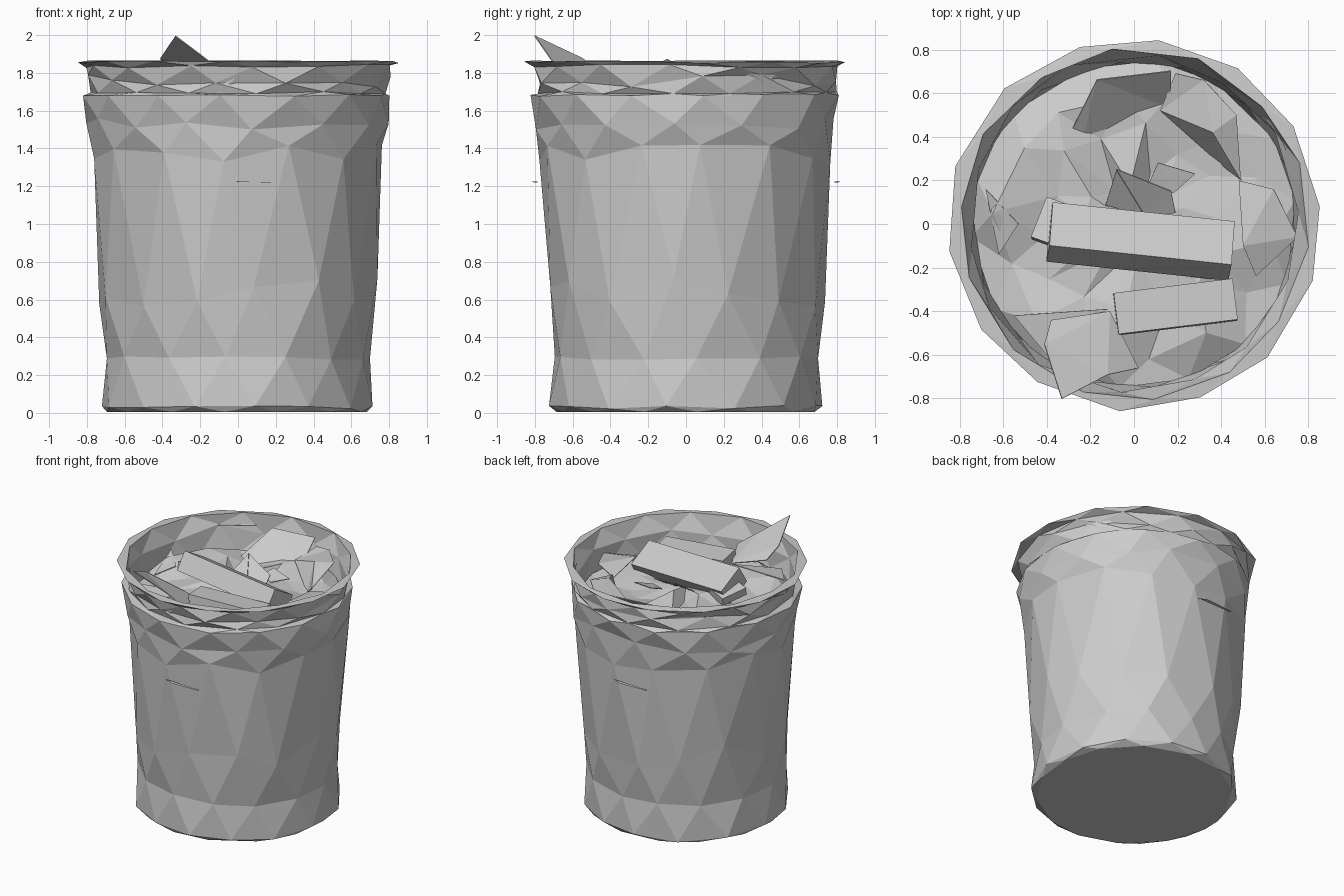
import bpy, bmesh, math, random
from mathutils import Vector, Euler

random.seed(7)
SIDES = 14


def finish(bm, name):
    bmesh.ops.recalc_face_normals(bm, faces=bm.faces)
    mesh = bpy.data.meshes.new(name)
    bm.to_mesh(mesh)
    bm.free()
    ob = bpy.data.objects.new(name, mesh)
    bpy.context.collection.objects.link(ob)
    return ob


def ring(bm, z, r, stagger, jr, jz, n=SIDES):
    verts = []
    for k in range(n):
        a = math.tau * (k + stagger + 0.25 + random.uniform(-0.1, 0.1)) / n
        rr = r + random.uniform(-jr, jr)
        verts.append(bm.verts.new((rr * math.cos(a), rr * math.sin(a),
                                   z + random.uniform(-jz, jz))))
    return verts


def bridge(bm, a, b, shift):
    # zigzag triangles between two rings half a step apart
    n = len(a)
    for k in range(n):
        m = (k + 1) % n
        if shift:      # b is half a step ahead of a
            bm.faces.new((a[k], a[m], b[k]))
            bm.faces.new((a[m], b[m], b[k]))
        else:          # b is half a step behind a
            bm.faces.new((a[k], b[m], b[k]))
            bm.faces.new((a[k], a[m], b[m]))


def crumpled_tube(name, profile, floor=False, peak=None):
    bm = bmesh.new()
    prev = first = None
    for i, (z, r, jr, jz) in enumerate(profile):
        cur = ring(bm, z, r, 0.5 * (i % 2), jr, jz)
        if prev:
            bridge(bm, prev, cur, i % 2 == 1)
        else:
            first = cur
        prev = cur
    if floor:
        bm.faces.new(first)
    if peak:
        c = bm.verts.new(peak)
        for k in range(SIDES):
            bm.faces.new((prev[k], prev[(k + 1) % SIDES], c))
    return finish(bm, name)


def carton(name, loc, size, rot):
    bm = bmesh.new()
    bmesh.ops.create_cube(bm, size=1)
    e = Euler([math.radians(a) for a in rot]).to_matrix()
    for v in bm.verts:
        v.co = Vector(loc) + e @ Vector([c * s for c, s in zip(v.co, size)])
    return finish(bm, name)


def sheet(name, pts, thick=0.006):
    bm = bmesh.new()
    bm.faces.new([bm.verts.new(p) for p in pts])
    bmesh.ops.triangulate(bm, faces=bm.faces)
    ob = finish(bm, name)
    ob.modifiers.new("thickness", 'SOLIDIFY').thickness = thick
    return ob


# Bin body with bag draped over it: base, wall, folded cuff, flared rim
crumpled_tube("bin_body", [
    (0.005, 0.69, 0.005, 0.0),
    (0.03, 0.725, 0.006, 0.012),
    (0.29, 0.705, 0.008, 0.010),
    (0.66, 0.74, 0.018, 0.10),
    (1.38, 0.772, 0.012, 0.06),
    (1.53, 0.80, 0.016, 0.04),
    (1.68, 0.818, 0.012, 0.008),
    (1.695, 0.79, 0.014, 0.006),
    (1.76, 0.795, 0.022, 0.035),
    (1.835, 0.812, 0.010, 0.010),
    (1.858, 0.858, 0.010, 0.006),
    (1.864, 0.805, 0.012, 0.004),
    (1.75, 0.765, 0.02, 0.04),
    (1.58, 0.745, 0.01, 0.02),
], floor=True)

# Lumpy heap of rubbish filling the bin
crumpled_tube("rubbish_heap", [
    (1.60, 0.755, 0.01, 0.02),
    (1.65, 0.62, 0.04, 0.05),
    (1.66, 0.42, 0.05, 0.06),
    (1.66, 0.20, 0.04, 0.05),
], peak=(0, 0, 1.67))

# Cartons lying on top
carton("long_carton", (0.03, -0.08, 1.73), (0.84, 0.23, 0.15), (-30, 3, -6))
carton("short_carton", (0.19, -0.38, 1.72), (0.55, 0.19, 0.08), (-4, 2, 7))
carton("carton_end", (-0.36, 0.0, 1.72), (0.16, 0.20, 0.06), (-10, -8, -20))

# Paper sheets and scraps
sheet("standing_paper", [(-0.33, -0.80, 1.998), (-0.12, -0.69, 1.84), (0.02, -0.66, 1.74),
                         (-0.11, -0.40, 1.72), (-0.38, -0.44, 1.80), (-0.41, -0.55, 1.88)])
sheet("back_paper", [(-0.29, 0.42, 1.64), (-0.24, 0.36, 1.60), (0.17, 0.53, 1.66),
                     (0.17, 0.70, 1.82), (-0.17, 0.66, 1.82)])
sheet("side_paper", [(0.12, 0.52, 1.70), (0.19, 0.69, 1.76), (0.32, 0.66, 1.78),
                     (0.47, 0.50, 1.78), (0.49, 0.20, 1.70), (0.36, 0.42, 1.79)])
sheet("side_paper_fold", [(0.12, 0.52, 1.70), (0.36, 0.42, 1.79),
                          (0.49, 0.20, 1.70), (0.40, 0.27, 1.62)])
sheet("right_scrap", [(0.48, 0.20, 1.68), (0.64, 0.16, 1.73), (0.75, -0.06, 1.70),
                      (0.56, -0.24, 1.66), (0.50, -0.10, 1.72)])
sheet("left_scrap", [(-0.68, 0.16, 1.71), (-0.62, -0.14, 1.64), (-0.53, 0.0, 1.68)])
sheet("front_left_scrap", [(-0.55, -0.42, 1.70), (-0.12, -0.39, 1.72),
                           (-0.40, -0.60, 1.68)])
sheet("tent_front", [(-0.13, 0.09, 1.69), (0.05, 0.04, 1.67), (-0.08, 0.25, 1.80)])
sheet("tent_side", [(0.05, 0.04, 1.67), (0.19, 0.05, 1.68), (0.17, 0.15, 1.74),
                    (-0.08, 0.25, 1.80)])
sheet("middle_scrap", [(0.07, 0.19, 1.70), (0.11, 0.28, 1.73), (0.28, 0.23, 1.71),
                       (0.18, 0.14, 1.69)])

# Thin crease slivers poking out front and back
for name, s in (("front_crease", -1), ("back_crease", 1)):
    sheet(name, [(-0.07 * -s, 0.785 * s, 1.226), (0.22 * -s, 0.785 * s, 1.220),
                 (0.22 * -s, 0.80 * s, 1.220), (0.0, 0.815 * s, 1.225)], 0.001)
